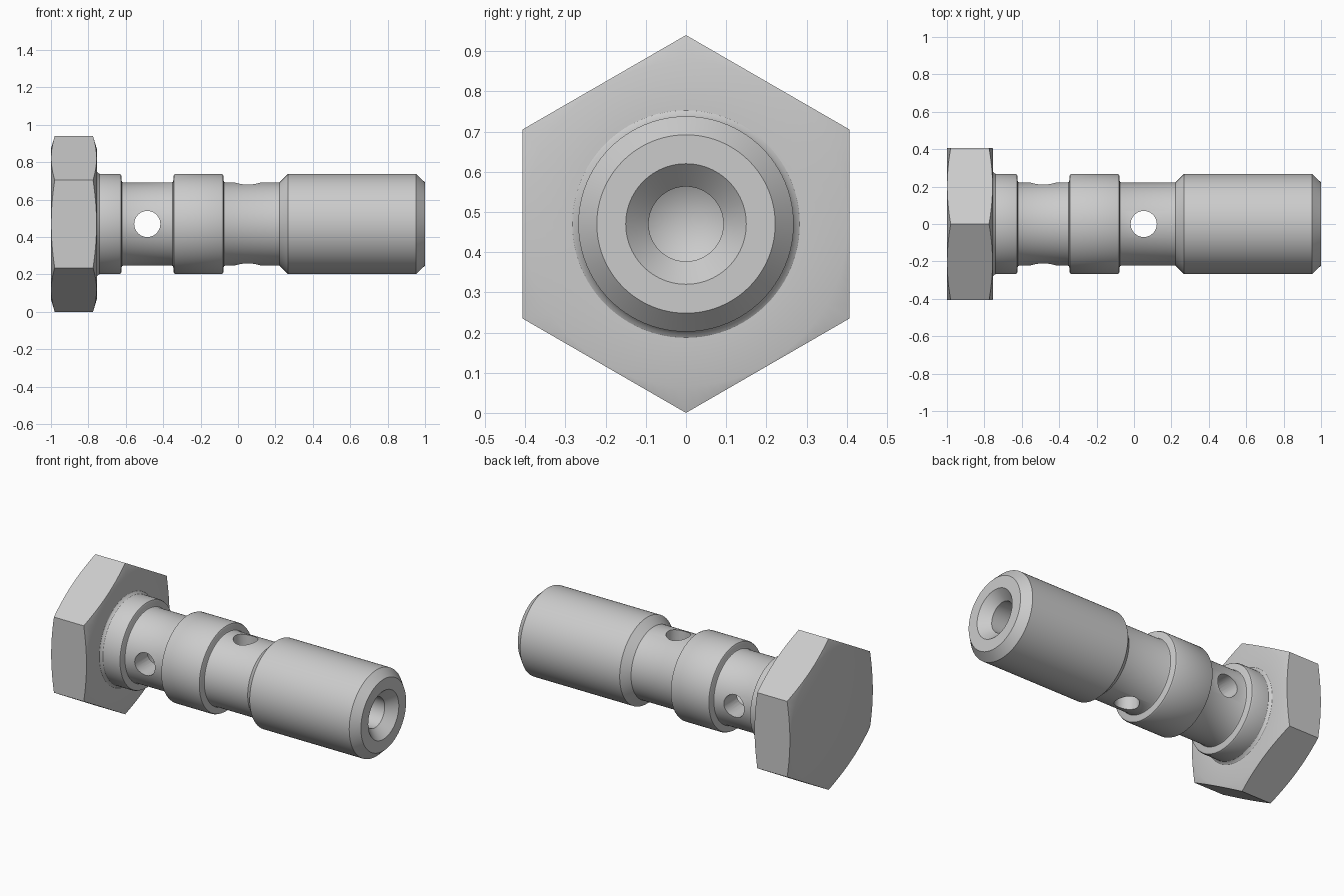
import bpy, bmesh, math
from mathutils import Matrix, Vector

if "Cube" in bpy.data.objects:
    bpy.data.objects.remove(bpy.data.objects["Cube"])

AXIS_Z = 0.47


def make_object(name, bm):
    bmesh.ops.remove_doubles(bm, verts=bm.verts, dist=1e-5)
    bmesh.ops.recalc_face_normals(bm, faces=bm.faces)
    mesh = bpy.data.meshes.new(name)
    bm.to_mesh(mesh)
    bm.free()
    obj = bpy.data.objects.new(name, mesh)
    bpy.context.collection.objects.link(obj)
    return obj


def lathe(name, profile, steps=96):
    """Revolve (x, radius) points around the bolt axis."""
    bm = bmesh.new()
    verts = [bm.verts.new((x, 0, AXIS_Z + r)) for x, r in profile]
    edges = [bm.edges.new(pair) for pair in zip(verts, verts[1:])]
    bmesh.ops.spin(bm, geom=verts + edges, cent=(0, 0, AXIS_Z), axis=(1, 0, 0),
                   angle=math.tau, steps=steps, use_duplicate=False)
    return make_object(name, bm)


def prism(name, center, axis, radius, length, sides, turn=0):
    bm = bmesh.new()
    rot = Vector(axis).to_track_quat('Z', 'Y').to_matrix().to_4x4()
    mat = Matrix.Translation(center) @ rot @ Matrix.Rotation(turn, 4, 'Z')
    bmesh.ops.create_cone(bm, cap_ends=True, segments=sides, radius1=radius,
                          radius2=radius, depth=length, matrix=mat)
    return make_object(name, bm)


def boolean(obj, other, operation):
    other.hide_render = True
    mod = obj.modifiers.new(operation.title(), 'BOOLEAN')
    mod.operation = operation
    mod.solver = 'EXACT'
    mod.object = other
    bpy.context.view_layer.objects.active = obj
    bpy.ops.object.modifier_apply(modifier=mod.name)
    bpy.data.objects.remove(other)


# Hex head with both faces chamfered by a cone
head = lathe("head_chamfer", [(-1, 0), (-1, 0.403), (-0.959, 0.54),
                              (-0.796, 0.54), (-0.755, 0.403), (-0.755, 0)])
hexagon = prism("hexagon", (-0.88, 0, AXIS_Z), (1, 0, 0), 0.47, 0.5, 6)
# Put a hexagon corner at the top
top = max(v.co.z for v in hexagon.data.vertices)
if top < 0.93:
    bpy.data.objects.remove(hexagon)
    hexagon = prism("hexagon", (-0.88, 0, AXIS_Z), (1, 0, 0), 0.47, 0.5, 6, math.pi / 6)
boolean(head, hexagon, 'INTERSECT')

# Grooved shank with a blind, countersunk bore
R, G = 0.268, 0.222
shank = [(-0.85, 0), (-0.85, 0.283), (-0.755, 0.283), (-0.749, 0.274), (-0.74, R),
         (-0.635, R), (-0.626, 0.264), (-0.622, 0.255), (-0.622, 0.232),
         (-0.619, 0.225), (-0.612, G),
         (-0.356, G), (-0.349, 0.225), (-0.346, 0.232), (-0.346, 0.255),
         (-0.342, 0.264), (-0.333, R),
         (-0.09, R), (-0.081, 0.264), (-0.077, 0.255), (-0.077, 0.232),
         (-0.074, 0.225), (-0.067, G),
         (0.222, G), (0.268, R), (0.952, R), (1.0, G),
         (1.0, 0.15), (0.943, 0.093), (-0.58, 0.093), (-0.634, 0)]
bolt = lathe("banjo_bolt", shank)
boolean(bolt, head, 'UNION')

# Cross holes through each groove
for x, axis in ((-0.485, (0, 1, 0)), (0.052, (0, 0, 1))):
    boolean(bolt, prism("cross_hole", (x, 0, AXIS_Z), axis, 0.07, 1, 24), 'DIFFERENCE')

bpy.ops.object.select_all(action='DESELECT')
bolt.select_set(True)
bpy.context.view_layer.objects.active = bolt
bpy.ops.object.shade_smooth_by_angle(angle=math.radians(28))
